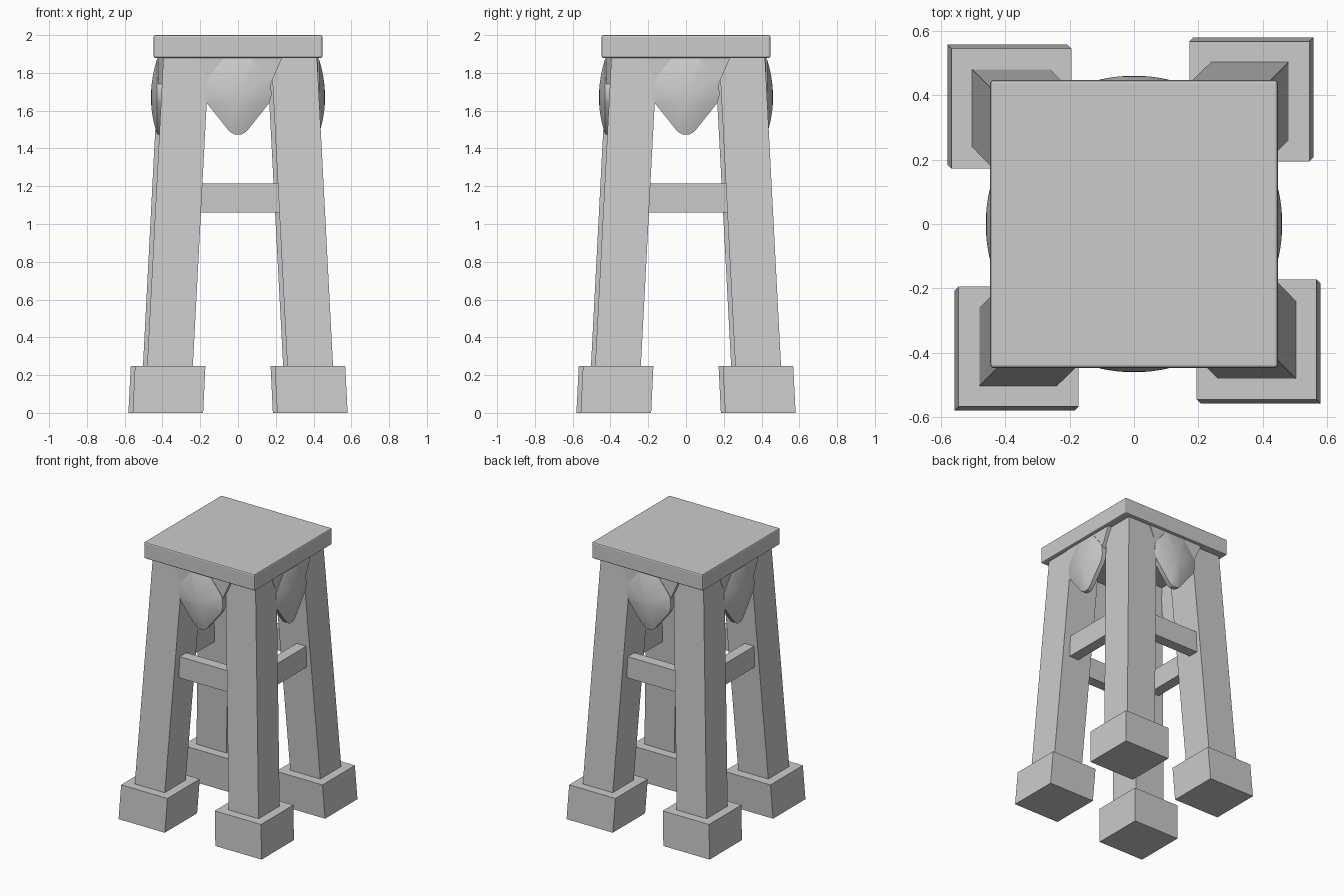
import bpy, bmesh, math
from mathutils import Matrix

if "Cube" in bpy.data.objects:
    bpy.data.objects.remove(bpy.data.objects["Cube"])

SIDES = ["front", "right", "back", "left"]


def finish(bm, name, turn=0, smooth=False):
    """Turn a bmesh by quarter turns about z and link it as an object."""
    bmesh.ops.rotate(bm, cent=(0, 0, 0), verts=bm.verts,
                     matrix=Matrix.Rotation(turn * math.pi / 2, 3, 'Z'))
    bmesh.ops.recalc_face_normals(bm, faces=bm.faces)
    me = bpy.data.meshes.new(name)
    bm.to_mesh(me)
    bm.free()
    ob = bpy.data.objects.new(name, me)
    bpy.context.collection.objects.link(ob)
    if smooth:
        bpy.ops.object.select_all(action='DESELECT')
        ob.select_set(True)
        bpy.context.view_layer.objects.active = ob
        bpy.ops.object.shade_smooth_by_angle(angle=math.radians(30))
    return ob


def loft(rings):
    """Skin a list of equal-length point rings and cap both ends."""
    bm = bmesh.new()
    loops = [[bm.verts.new(p) for p in r] for r in rings]
    n = len(loops[0])
    for a, b in zip(loops, loops[1:]):
        for i in range(n):
            j = (i + 1) % n
            bm.faces.new((a[i], a[j], b[j], b[i]))
    bm.faces.new(loops[0])
    bm.faces.new(loops[-1])
    return bm


def square(cx, cy, z, w):
    h = w / 2
    return [(cx + sx * h, cy + sy * h, z) for sx, sy in ((-1, -1), (1, -1), (1, 1), (-1, 1))]


def box(x0, x1, y0, y1, z0, z1):
    return loft([[(x0, y0, z), (x1, y0, z), (x1, y1, z), (x0, y1, z)] for z in (z0, z1)])


# Seat slab with softened edges
seat = finish(box(-.447, .447, -.447, .447, 1.88, 2.0), "seat")
bev = seat.modifiers.new("soft_edges", 'BEVEL')
bev.width = .009
bev.segments = 2

# Shield outline (x, z), left half mirrored to the right
half = [(.02, 1.475), (.045, 1.49), (.165, 1.64), (.177, 1.68), (.175, 1.735), (.165, 1.765), (.085, 1.868), (.07, 1.876)]
outline = half + [(-x, z) for x, z in reversed(half)]


def shield_ring(s, y):
    return [(x * s, y, 1.67 + (z - 1.67) * s) for x, z in outline]


for k, side in enumerate(SIDES):
    # Splayed leg and matching foot, slightly off the diagonal
    finish(loft([square(.394, -.372, .02, .242), square(.297, -.274, 1.885, .242)]),
           side + "_leg", k)
    finish(loft([square(.394, -.371, 0, .373), square(.381, -.359, .248, .373)]),
           side + "_foot", k)
    # Crossbar between neighbouring legs
    finish(box(-.24, .24, -.402, -.325, 1.06, 1.215), side + "_crossbar", k)
    # Tapered bracket plate behind the shield
    plate = [(-.215, 1.882), (.235, 1.882), (.11, 1.6), (-.10, 1.6)]
    finish(loft([[(x, y, z) for x, z in plate] for y in (-.395, -.424)]),
           side + "_bracket", k)
    # Domed shield
    rings = [shield_ring(1, -.395), shield_ring(1, -.428)]
    rings += [shield_ring(s, -.428 - .033 * (1 - s * s)) for s in (.85, .7, .5, .3, .1)]
    finish(loft(rings), side + "_shield", k, smooth=True)
